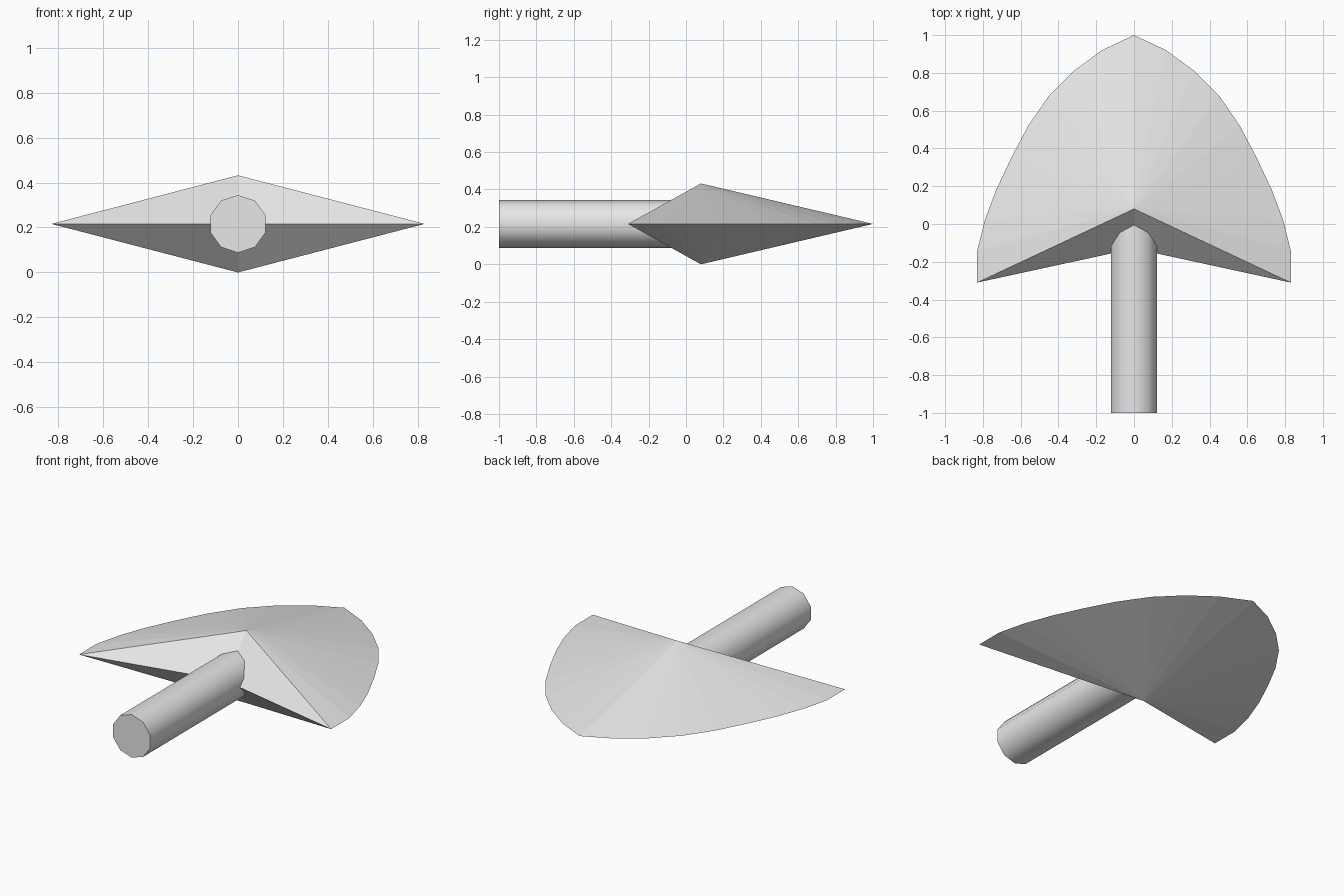
import bpy, bmesh, math

cube = bpy.data.objects.get("Cube")
if cube:
    bpy.data.objects.remove(cube, do_unlink=True)

# Single grey material
grey = bpy.data.materials.new("light_grey")
grey.use_nodes = True
colour = (0.8, 0.8, 0.8, 1)
grey.diffuse_color = colour
grey.node_tree.nodes["Principled BSDF"].inputs["Base Color"].default_value = colour

MID = 0.216   # height of the sharp rim

# Head: curved rim fanned to an upper and a lower peak, with a notched rear
half_rim = [(0.83, -0.31), (0.83, -0.14), (0.79, 0.02), (0.73, 0.18), (0.65, 0.35),
            (0.56, 0.52), (0.45, 0.68), (0.32, 0.81), (0.17, 0.92)]
rim = half_rim + [(0, 1)] + [(-x, y) for x, y in reversed(half_rim)] + [(0, -0.13)]

bm = bmesh.new()
ring = [bm.verts.new((x, y, MID)) for x, y in rim]
for z in (2 * MID, 0):
    peak = bm.verts.new((0, 0.08, z))
    for a, b in zip(ring, ring[1:] + ring[:1]):
        bm.faces.new((a, b, peak))
bmesh.ops.recalc_face_normals(bm, faces=bm.faces)
mesh = bpy.data.meshes.new("arrow_head")
bm.to_mesh(mesh)
bm.free()
head = bpy.data.objects.new("arrow_head", mesh)
bpy.context.collection.objects.link(head)
mesh.materials.append(grey)

# Shaft: ten-sided rod running from the front into the head
start, end = -1.0, 0.08
bpy.ops.mesh.primitive_cylinder_add(vertices=10, radius=0.128, depth=end - start,
                                    location=(0, (start + end) / 2, MID),
                                    rotation=(math.pi / 2, 0, 0))
shaft = bpy.context.object
shaft.name = "shaft"
shaft.data.materials.append(grey)
bpy.ops.object.shade_smooth_by_angle(angle=math.radians(40))
